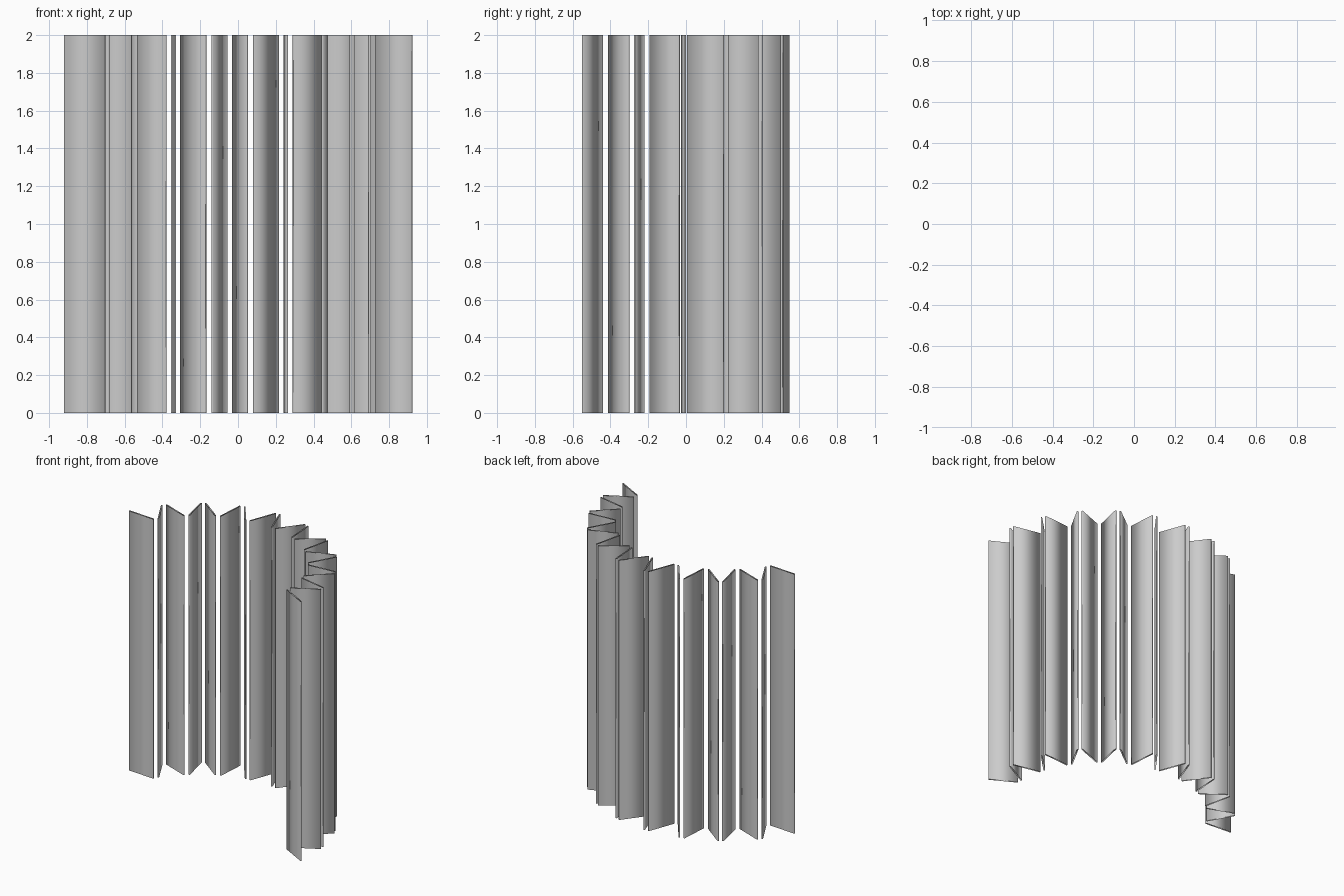
import bpy, math
from mathutils import Vector

if "Cube" in bpy.data.objects:
    bpy.data.objects.remove(bpy.data.objects["Cube"])

HEIGHT = 2.0
CENTRE = Vector((-0.044, -0.425))      # centre of the arc in plan
R_OUT, R_IN = 0.972, 0.772             # zigzag radii
STEP = math.pi / 22                    # angle between fold lines
GAP_OUT, GAP_IN = 0.0165, 0.0175       # sideways inset at each fold
THICK = 0.010


def fold_point(k, side):
    """Plan position next to fold k, inset towards the panel on the given side."""
    r, gap = (R_OUT, GAP_OUT) if k % 2 == 0 else (R_IN, GAP_IN)
    a = k * STEP + side * gap / r
    return CENTRE + r * Vector((math.sin(a), math.cos(a)))


def make_panel(name, a, b):
    """Thin upright slat, open at top and bottom, smooth shaded."""
    d = (b - a).normalized()
    n = Vector((-d.y, d.x)) * THICK / 2
    ring = [a - n, b - n, b + n, a + n]     # counter-clockwise
    verts = [(p.x, p.y, z) for z in (0, HEIGHT) for p in ring]
    faces = [(i, (i + 1) % 4, (i + 1) % 4 + 4, i + 4) for i in range(4)]
    mesh = bpy.data.meshes.new(name)
    mesh.from_pydata(verts, [], faces)
    mesh.polygons.foreach_set("use_smooth", [True] * 4)
    mesh.update()
    obj = bpy.data.objects.new(name, mesh)
    bpy.context.collection.objects.link(obj)


# Folding screen: 20 slats zigzagging round the arc
for i, k in enumerate(range(-8, 12)):
    make_panel(f"screen_panel_{i + 1:02d}", fold_point(k, 1), fold_point(k + 1, -1))
